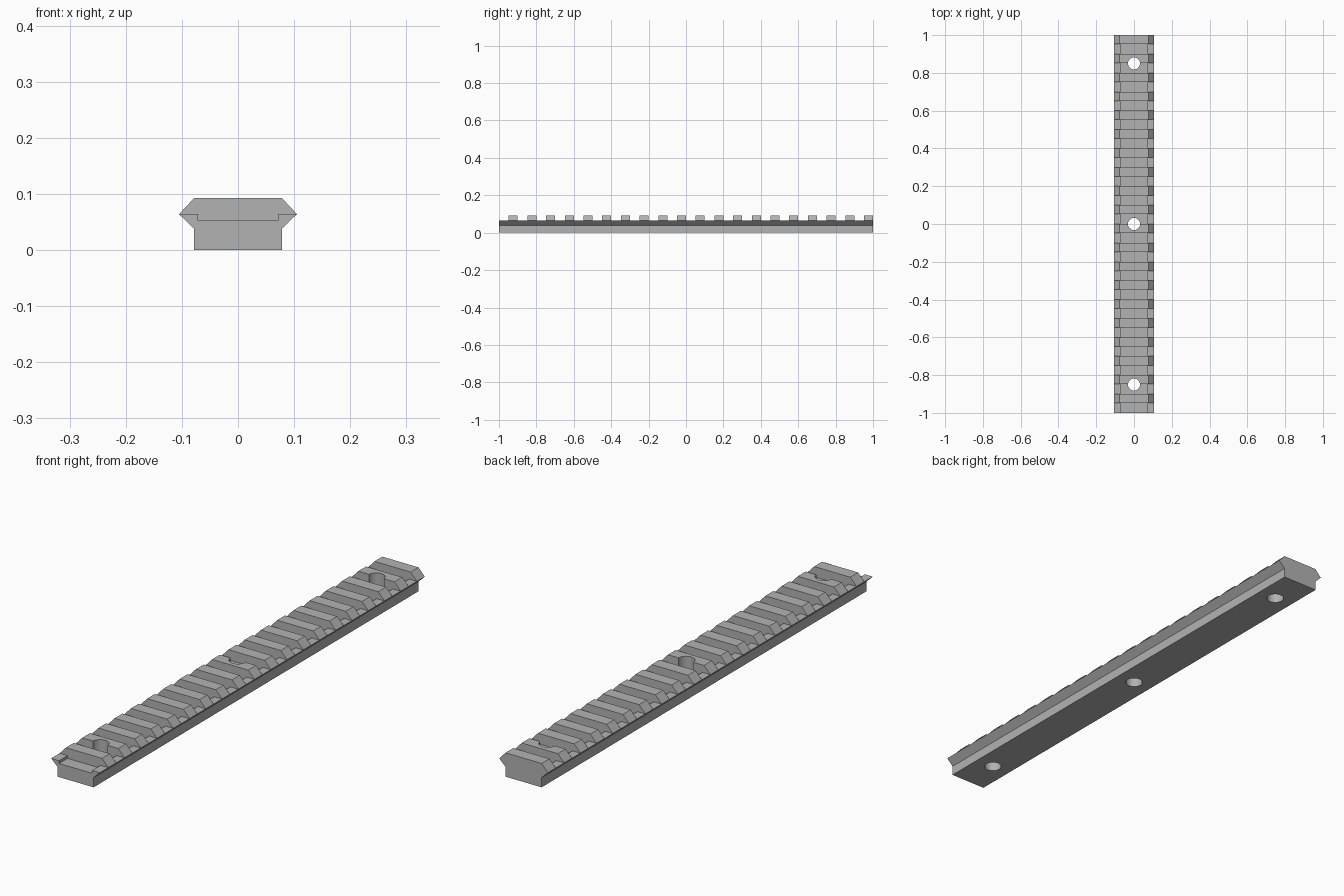
import bpy
import bmesh
from mathutils import Matrix, Vector

cube = bpy.data.objects.get("Cube")
if cube:
    bpy.data.objects.remove(cube, do_unlink=True)

LENGTH, PITCH, SLOT, SLOTS = 2.0, 0.1, 0.052, 20
HOLE_RADIUS = 0.032

grey = bpy.data.materials.new("metal grey")
grey.use_nodes = True
grey.diffuse_color = (0.45, 0.45, 0.45, 1)
grey.node_tree.nodes["Principled BSDF"].inputs["Base Color"].default_value = grey.diffuse_color


def add_prism(bm, half_profile, y0, y1):
    """Mirror a right-hand (x, z) profile, bottom to top, and extrude it along y."""
    outline = half_profile + [(-x, z) for x, z in reversed(half_profile)]
    face = bm.faces.new([bm.verts.new((x, y0, z)) for x, z in outline])
    moved = bmesh.ops.extrude_face_region(bm, geom=[face])["geom"]
    verts = [v for v in moved if isinstance(v, bmesh.types.BMVert)]
    bmesh.ops.translate(bm, verts=verts, vec=Vector((0, y1 - y0, 0)))


def finish(bm, name):
    bmesh.ops.recalc_face_normals(bm, faces=bm.faces)
    mesh = bpy.data.meshes.new(name)
    bm.to_mesh(mesh)
    bm.free()
    mesh.materials.append(grey)
    obj = bpy.data.objects.new(name, mesh)
    bpy.context.collection.objects.link(obj)
    return obj


# Rail body with angled clamping flanks
bm = bmesh.new()
add_prism(bm, [(0.078, 0), (0.078, 0.038), (0.105, 0.064), (0.078, 0.093)],
          -LENGTH / 2, LENGTH / 2)
rail = finish(bm, "rail")

# Cross slots, deeper in the middle; the first one is open at the front end
bm = bmesh.new()
for i in range(SLOTS):
    start = -LENGTH / 2 + i * PITCH
    add_prism(bm, [(0.071, 0.053), (0.071, 0.064), (0.15, 0.064), (0.15, 0.15)],
              start - (0.05 if i == 0 else 0), start + SLOT)
slot_cutter = finish(bm, "slot_cutter")

# Vertical screw holes
bm = bmesh.new()
for y in (-0.85, 0, 0.85):
    bmesh.ops.create_cone(bm, cap_ends=True, segments=32, radius1=HOLE_RADIUS,
                          radius2=HOLE_RADIUS, depth=0.4,
                          matrix=Matrix.Translation((0, y, 0)))
hole_cutter = finish(bm, "hole_cutter")

# Cut the rail, then drop the cutters
bpy.context.view_layer.objects.active = rail
rail.select_set(True)
for cutter in (slot_cutter, hole_cutter):
    cutter.hide_render = True
    cut = rail.modifiers.new(cutter.name, "BOOLEAN")
    cut.operation, cut.solver, cut.object = "DIFFERENCE", "EXACT", cutter
    bpy.ops.object.modifier_apply(modifier=cut.name)
    bpy.data.objects.remove(cutter, do_unlink=True)

# Smooth the hole walls, keep machined edges crisp
bpy.ops.object.shade_smooth_by_angle(angle=0.5)
